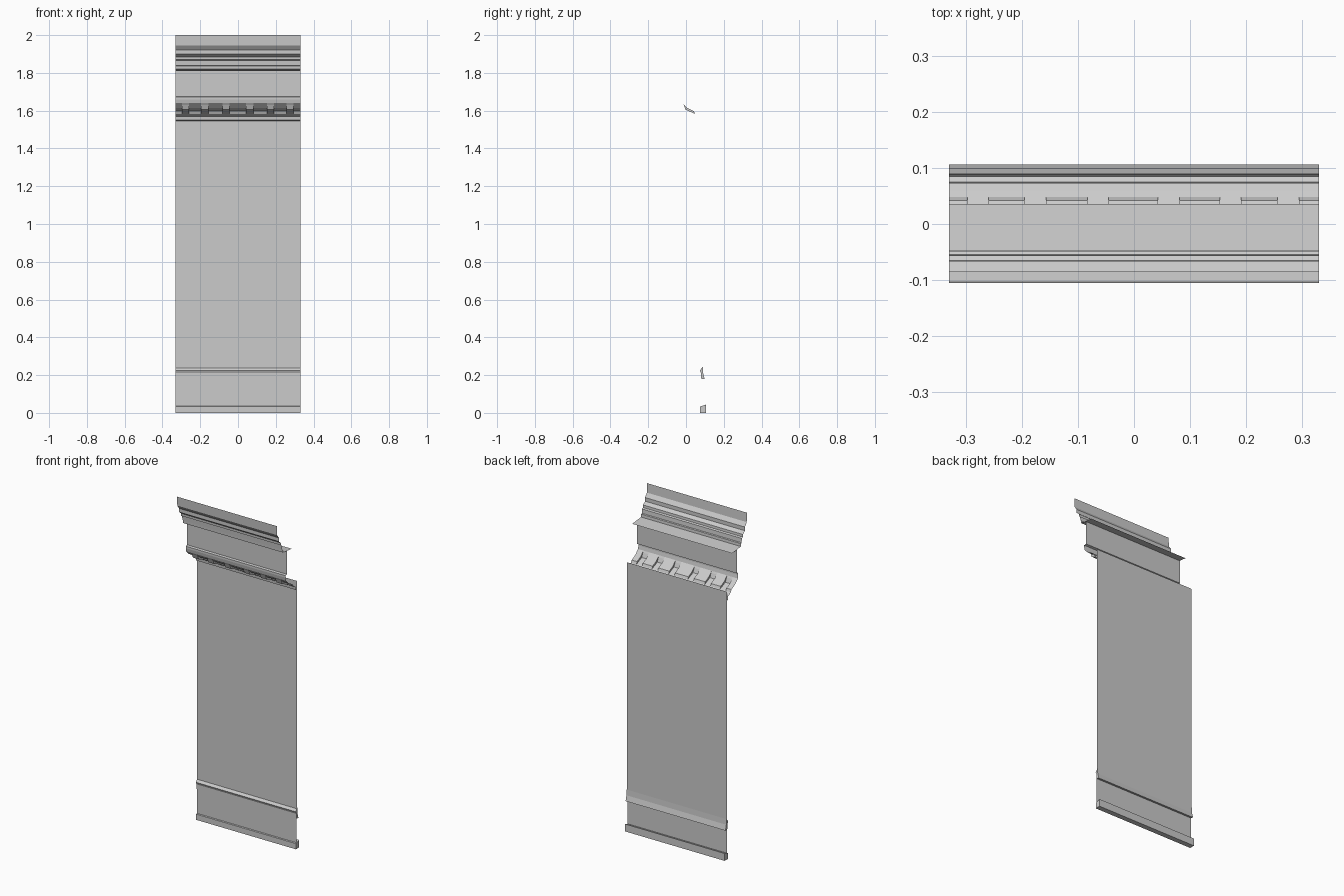
import bpy

if "Cube" in bpy.data.objects:
    bpy.data.objects.remove(bpy.data.objects["Cube"])

HALF = 0.33  # half the width of the panel


def make_object(name, verts, faces):
    mesh = bpy.data.meshes.new(name)
    mesh.from_pydata(verts, [], faces)
    mesh.update()
    obj = bpy.data.objects.new(name, mesh)
    bpy.context.collection.objects.link(obj)
    return obj


def strip(verts, faces, profile, x0, x1):
    """Add an open (y, z) profile, listed top to bottom, swept from x0 to x1."""
    b = len(verts)
    for y, z in profile:
        verts += [(x0, y, z), (x1, y, z)]
    for i in range(len(profile) - 1):
        k = b + 2 * i
        faces.append((k, k + 2, k + 3, k + 1))


def extrude(name, profile, closed=False):
    verts, faces = [], []
    pts = profile + profile[:1] if closed else profile
    strip(verts, faces, pts, -HALF, HALF)
    if closed:
        n = len(profile)
        faces.append([2 * i for i in reversed(range(n))])
        faces.append([2 * i + 1 for i in range(n)])
    return make_object(name, verts, faces)


# Plinth and lower panel
extrude("plinth", [(0.106, 0.044), (0.075, 0.034), (0.075, 0), (0.106, 0)], True)
extrude("lower_panel", [(0.082, 0.185), (0.082, 0.036)])

# Dado moulding above the lower panel
extrude("base_moulding", [(0.089, 0.243), (0.073, 0.225), (0.080, 0.21),
                          (0.080, 0.182), (0.099, 0.178), (0.091, 0.21)], True)

# Main wall sheet
extrude("wall", [(0.085, 1.60), (0.085, 0.235)])

# Bed moulding: band above and below the toothed slope
extrude("upper_bed_moulding", [(-0.008, 1.675), (-0.022, 1.672), (-0.022, 1.66),
                               (-0.018, 1.64)])
extrude("lower_bed_moulding", [(0.048, 1.583), (0.06, 1.575), (0.073, 1.57),
                               (0.075, 1.55), (0.085, 1.545)])

# Sloping course with dentils pushed out of it, open at the back
gap = [(-0.018, 1.64), (0.008, 1.614), (0.042, 1.597), (0.048, 1.583)]
tooth = [(-0.018, 1.64), (-0.012, 1.63), (-0.002, 1.605), (0.048, 1.583)]
verts, faces = [], []
x = -HALF
for c in (-0.278, -0.176, -0.064, 0.062, 0.172, 0.275):
    strip(verts, faces, gap, x, c - 0.019)
    strip(verts, faces, tooth, c - 0.019, c + 0.019)
    for side in (c - 0.019, c + 0.019):
        b = len(verts)
        ring = gap + tooth[2:0:-1]
        verts += [(side, y, z) for y, z in ring]
        idx = list(range(b, b + len(ring)))
        faces.append(idx if side > c else idx[::-1])
    x = c + 0.019
strip(verts, faces, gap, x, HALF)
make_object("dentil_course", verts, faces)

# Frieze
extrude("frieze", [(-0.008, 1.813), (-0.008, 1.675)])

# Cornice with the soffit shelf running back past the frieze
extrude("cornice", [(-0.105, 2.0), (-0.102, 1.945), (-0.085, 1.922), (-0.085, 1.90),
                    (-0.066, 1.885), (-0.065, 1.87), (-0.056, 1.865), (-0.054, 1.84),
                    (-0.048, 1.837), (-0.047, 1.82), (0.036, 1.811)])
